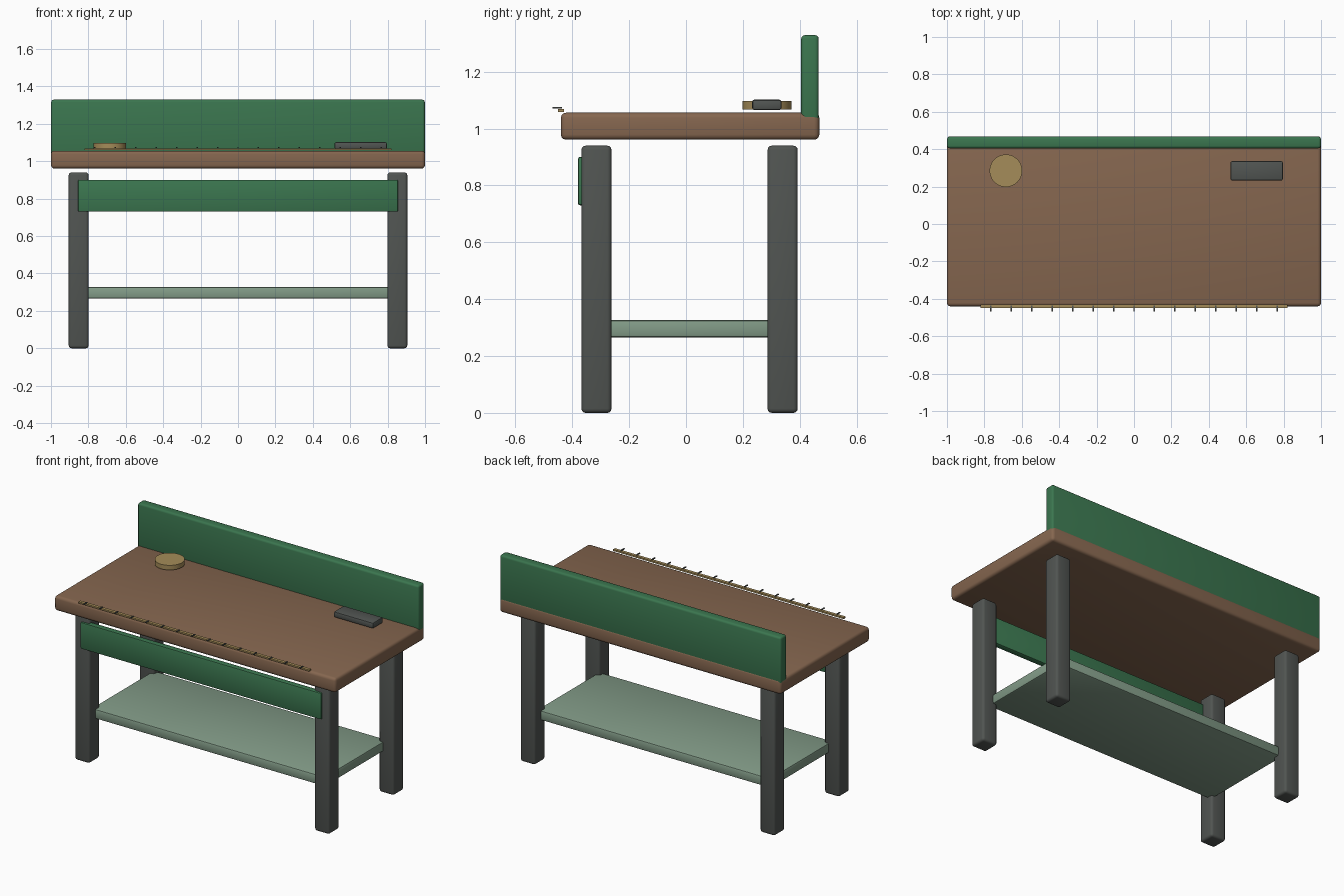
import bpy

if "Cube" in bpy.data.objects:
    bpy.data.objects.remove(bpy.data.objects["Cube"])


def material(name, rgb):
    m = bpy.data.materials.new(name)
    m.diffuse_color = (*rgb, 1.0)
    m.use_nodes = True
    m.node_tree.nodes["Principled BSDF"].inputs["Base Color"].default_value = m.diffuse_color
    return m


GREEN = material("workshop green", (0.043, 0.18, 0.078))
WOOD = material("brown wood", (0.235, 0.133, 0.078))
CHARCOAL = material("charcoal metal", (0.082, 0.09, 0.084))
SAGE = material("sage shelf", (0.225, 0.33, 0.245))
BRASS = material("brass", (0.376, 0.262, 0.1))


def finish(ob, name, mat, bevel, segments):
    """Name, colour, round and smooth a part."""
    ob.name = name
    ob.data.materials.append(mat)
    if bevel:
        mod = ob.modifiers.new("rounded edges", 'BEVEL')
        mod.width = bevel
        mod.segments = segments
        mod.limit_method = 'ANGLE'
        bpy.ops.object.modifier_apply(modifier=mod.name)
    bpy.ops.object.shade_smooth_by_angle()
    return ob


def box(name, xs, ys, zs, mat, bevel=0.0, segments=2):
    """Box given by its extents along each axis."""
    spans = (xs, ys, zs)
    bpy.ops.mesh.primitive_cube_add(size=1, location=[(a + b) / 2 for a, b in spans])
    ob = bpy.context.object
    ob.scale = [b - a for a, b in spans]
    bpy.ops.object.transform_apply(location=False, rotation=False, scale=True)
    return finish(ob, name, mat, bevel, segments)


# Bench top and back board
box("bench_top", (-1, 1), (-0.44, 0.469), (0.961, 1.056), WOOD, 0.018, 3)
box("back_board", (-0.999, 0.999), (0.405, 0.467), (1.025, 1.329), GREEN, 0.013, 3)

# Four legs
for side, x in (("left", -0.852), ("right", 0.852)):
    for end, y in (("front", -0.315), ("back", 0.34)):
        box(f"{end}_{side}_leg", (x - 0.053, x + 0.053), (y - 0.053, y + 0.053),
            (0, 0.94), CHARCOAL, 0.015, 3)

# Front apron and lower shelf
box("front_apron", (-0.856, 0.856), (-0.38, -0.34), (0.73, 0.901), GREEN, 0.008, 2)
box("lower_shelf", (-0.83, 0.83), (-0.305, 0.33), (0.265, 0.327), SAGE, 0.01, 2)

# Measuring strip along the front edge with its tick marks
box("measuring_strip", (-0.82, 0.82), (-0.45, -0.43), (1.059, 1.069), BRASS)
for i in range(15):
    x = (i - 7) * 0.1095
    box(f"tick_mark_{i + 1}", (x - 0.004, x + 0.004), (-0.469, -0.437),
        (1.071, 1.076), CHARCOAL)

# Round tin and small block resting on the top
bpy.ops.mesh.primitive_cylinder_add(vertices=48, radius=0.087, depth=0.03,
                                    location=(-0.685, 0.285, 1.083))
finish(bpy.context.object, "round_tin", BRASS, 0, 1)
box("small_block", (0.516, 0.796), (0.233, 0.336), (1.065, 1.102), CHARCOAL, 0.008, 2)
